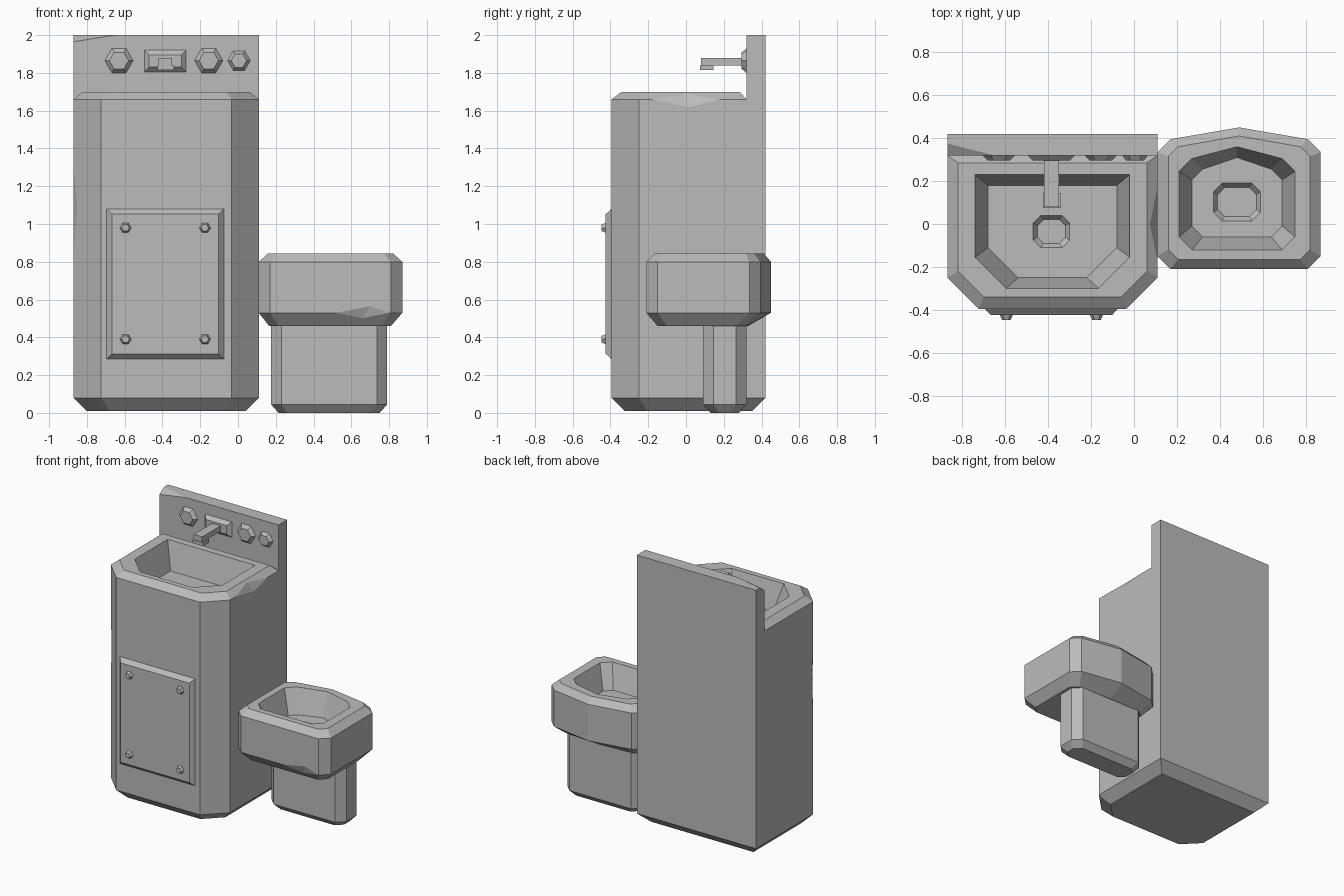
import bpy
import bmesh
from math import cos, sin, pi
from mathutils import Vector

if "Cube" in bpy.data.objects:
    bpy.data.objects.remove(bpy.data.objects["Cube"], do_unlink=True)

steel = bpy.data.materials.new("grey_steel")
steel.use_nodes = True
GREY = (0.5, 0.5, 0.5, 1)
steel.diffuse_color = GREY
steel.node_tree.nodes["Principled BSDF"].inputs["Base Color"].default_value = GREY


def finish(name, bm):
    bmesh.ops.recalc_face_normals(bm, faces=bm.faces)
    mesh = bpy.data.meshes.new(name)
    bm.to_mesh(mesh)
    bm.free()
    mesh.materials.append(steel)
    obj = bpy.data.objects.new(name, mesh)
    bpy.context.collection.objects.link(obj)
    return obj


def loft(name, rings):
    """Skin a stack of equal rings and cap both ends."""
    bm = bmesh.new()
    loops = [[bm.verts.new(p) for p in ring] for ring in rings]
    n = len(loops[0])
    for a, b in zip(loops, loops[1:]):
        for i in range(n):
            j = (i + 1) % n
            bm.faces.new((a[i], a[j], b[j], b[i]))
    bm.faces.new(loops[0])
    bm.faces.new(loops[-1])
    return finish(name, bm)


def flat(outline, z):
    return [(x, y, z) for x, y in outline]


def tub(x0, x1, y0, y1, cut):
    """Rectangle with its two front corners cut off."""
    return [(x0, y1), (x0, y0 + cut), (x0 + cut, y0),
            (x1 - cut, y0), (x1, y0 + cut), (x1, y1)]


def octagon(x0, x1, y0, y1, c):
    return [(x0, y0 + c), (x0 + c, y0), (x1 - c, y0), (x1, y0 + c),
            (x1, y1 - c), (x1 - c, y1), (x0 + c, y1), (x0, y1 - c)]


def bowl(x0, x1, y0, y1, peak, c):
    """Cut-corner outline with a shallow peak at the back."""
    return [(x0, y0 + c), (x0 + c, y0), (x1 - c, y0), (x1, y0 + c), (x1, y1 - c),
            (x1 - c, y1), ((x0 + x1) / 2, peak), (x0 + c, y1), (x0, y1 - c)]


def carve(target, cutter):
    mod = target.modifiers.new("carve", "BOOLEAN")
    mod.operation = "DIFFERENCE"
    mod.solver = "EXACT"
    mod.object = cutter
    bpy.context.view_layer.objects.active = target
    bpy.ops.object.modifier_apply(modifier=mod.name)
    bpy.data.objects.remove(cutter, do_unlink=True)


def carve_tetra(target, points):
    bm = bmesh.new()
    v = [bm.verts.new(p) for p in points]
    for i in range(4):
        bm.faces.new([v[k] for k in range(4) if k != i])
    carve(target, finish("chip_cutter", bm))


def chip_edge(target, a, b, p, q):
    """Knock a chip from edge a-b, reaching p and q on the two faces beside it."""
    a, b, p, q = map(Vector, (a, b, p, q))
    m = (p + q) / 2
    carve_tetra(target, [m + (v - m) * 2 for v in (a, b, p, q)])


def drain(target, x0, x1, y0, y1, c, z, depth):
    s = 0.02
    carve(target, loft("drain_cutter", [
        flat(octagon(x0 + s, x1 - s, y0 + s, y1 - s, c * 0.8), z - depth),
        flat(octagon(x0, x1, y0, y1, c), z),
        flat(octagon(x0, x1, y0, y1, c), z + 0.02)]))


def wall_plate(name, x0, x1, z0, z1, y, depth, inset):
    def ring(s, yy):
        return [(x0 + s, yy, z0 + s), (x1 - s, yy, z0 + s),
                (x1 - s, yy, z1 - s), (x0 + s, yy, z1 - s)]
    return loft(name, [ring(0, y), ring(inset, y - depth)])


def hex_stud(name, x, z, r, y, depth, taper):
    def ring(rad, yy):
        return [(x + rad * cos(i * pi / 3), yy, z + rad * sin(i * pi / 3)) for i in range(6)]
    return loft(name, [ring(r, y), ring(r * taper, y - depth)])


# Cabinet with sunken basin
L, R, F, W, B = -0.87, 0.11, -0.395, 0.32, 0.42
cabinet = loft("basin_cabinet", [
    flat(tub(L + .07, R - .07, F + .07, B - .07, 0.12), 0.01),
    flat(tub(L, R, F, B, 0.145), 0.08),
    flat(tub(L, R, F, B, 0.145), 1.66),
    flat(tub(L, R, F, W, 0.145), 1.66),
    flat(tub(L + .05, R - .05, F + .055, W - .035, 0.12), 1.70),
    flat(tub(-0.74, -0.02, -0.30, 0.23, 0.145), 1.70),
    flat(tub(-0.68, -0.08, -0.25, 0.18, 0.14), 1.50)])
drain(cabinet, -0.47, -0.30, -0.11, 0.04, 0.035, 1.50, 0.03)
chip_edge(cabinet, (R, -.18, 1.66), (R, .18, 1.66), (R, .02, 1.62), (R - .035, 0, 1.688))
chip_edge(cabinet, (L, F + .145, .82), (L, F + .145, 1.30),
          (L + .02, F + .125, 1.06), (L, F + .17, 1.06))

# Splashback with a broken top corner
splash = loft("splashback", [
    [(x, y, z) for x, y in ((L, W), (R, W), (R, B), (L, B))] for z in (1.66, 2.0)])
corner = [Vector(p) for p in ((L, W, 1.965), (-0.65, W, 2.0), (L, 0.375, 2.0), (L, W, 2.0))]
mid = (corner[0] + corner[1] + corner[2]) / 3
carve_tetra(splash, [mid + (p - mid) * 3 for p in corner])

# Knobs and tap
for i, (x, r) in enumerate(((-0.63, 0.075), (-0.155, 0.075), (0.005, 0.06))):
    hex_stud(f"knob_{i + 1}", x, 1.865, r, W, 0.025, 0.68)
wall_plate("tap_plate", -0.495, -0.275, 1.805, 1.92, W, 0.025, 0.025)
wall_plate("tap_spout", -0.42, -0.35, 1.84, 1.88, 0.30, 0.22, 0)
wall_plate("tap_nozzle", -0.425, -0.34, 1.815, 1.84, 0.145, 0.07, 0)

# Access panel and its bolts
wall_plate("access_panel", -0.695, -0.075, 0.285, 1.08, F, 0.03, 0.028)
for x in (-0.595, -0.175):
    for z in (0.39, 0.98):
        hex_stud("panel_bolt", x, z, 0.03, F - 0.03, 0.023, 0.65)

# Toilet bowl
toilet = loft("toilet_bowl", [
    flat(bowl(0.165, 0.81, -0.15, 0.315, 0.33, 0.05), 0.46),
    flat(bowl(R, 0.87, -0.21, 0.395, 0.45, 0.06), 0.53),
    flat(bowl(R, 0.87, -0.21, 0.395, 0.45, 0.06), 0.80),
    flat(bowl(0.16, 0.82, -0.165, 0.36, 0.41, 0.045), 0.845),
    flat(bowl(0.21, 0.75, -0.12, 0.305, 0.36, 0.06), 0.845),
    flat(bowl(0.27, 0.69, -0.06, 0.255, 0.31, 0.05), 0.67)])
drain(toilet, 0.37, 0.59, 0.015, 0.19, 0.04, 0.67, 0.03)
chip_edge(toilet, (.52, -.21, .53), (.80, -.21, .53), (.70, -.21, .565), (.66, -.185, .50))

# Toilet pedestal
loft("toilet_pedestal", [
    flat(octagon(0.215, 0.75, 0.13, 0.28, 0.045), 0.0),
    flat(octagon(0.175, 0.79, 0.09, 0.32, 0.055), 0.045),
    flat(octagon(0.175, 0.79, 0.09, 0.32, 0.055), 0.47)])
